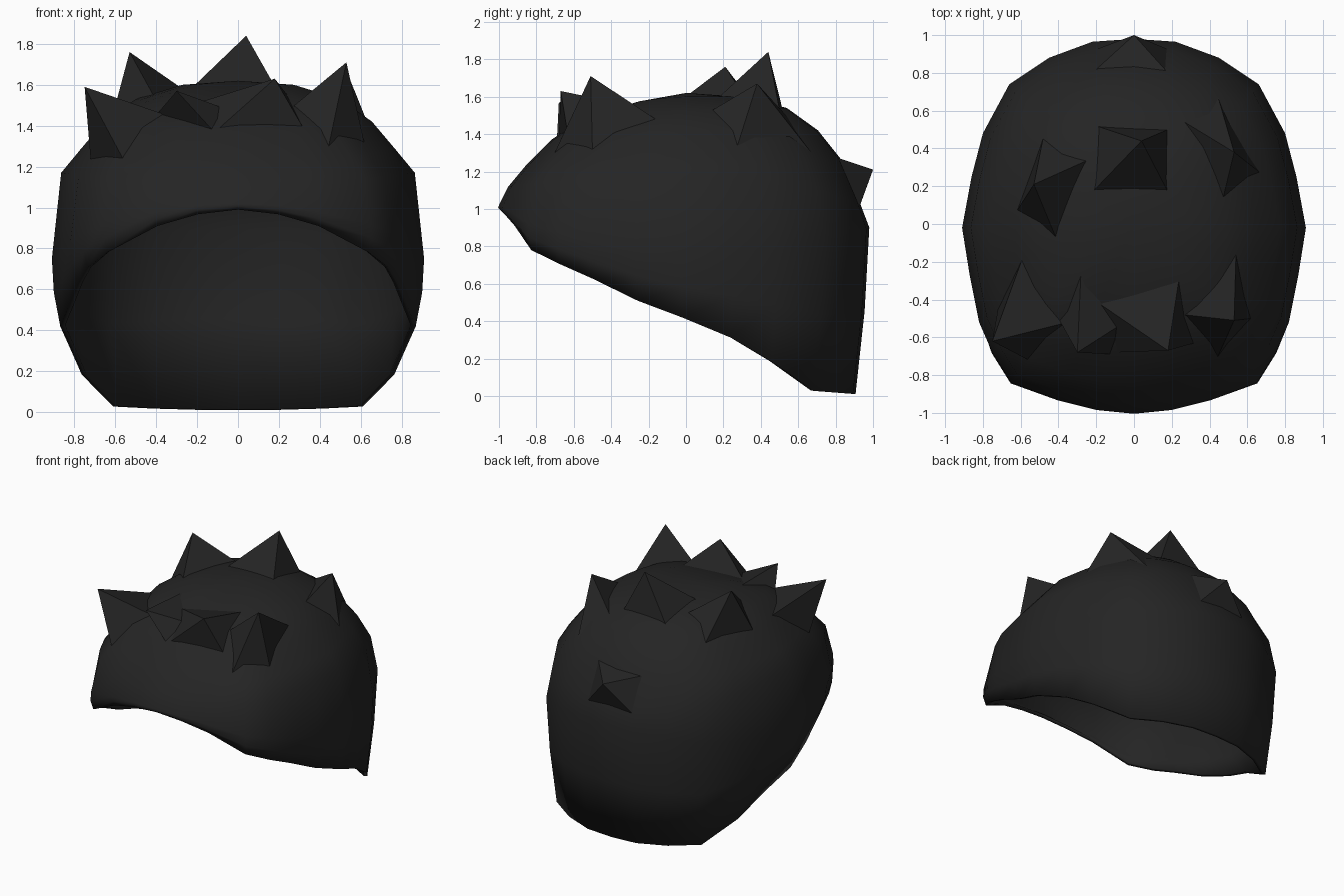
import bpy, bmesh, math
from mathutils import Vector
from mathutils.bvhtree import BVHTree

if "Cube" in bpy.data.objects:
    bpy.data.objects.remove(bpy.data.objects["Cube"])

mat = bpy.data.materials.new("soft black")
mat.diffuse_color = (0.018, 0.018, 0.018, 1)
mat.use_nodes = True
mat.node_tree.nodes["Principled BSDF"].inputs["Base Color"].default_value = mat.diffuse_color


def lerp_table(t, x):
    for (a, va), (b, vb) in zip(t, t[1:]):
        if x <= b:
            return va + (vb - va) * max(0, (x - a) / (b - a))
    return t[-1][1]


def make_object(name, bm):
    bmesh.ops.recalc_face_normals(bm, faces=bm.faces)
    me = bpy.data.meshes.new(name)
    bm.to_mesh(me)
    ob = bpy.data.objects.new(name, me)
    bpy.context.collection.objects.link(ob)
    me.materials.append(mat)
    return ob


# Plan outline (right half, front to back) mirrored to a closed loop
half = [(0, -1), (.2, -.98), (.4, -.93), (.65, -.84), (.75, -.68), (.82, -.52),
        (.87, -.27), (.91, -.02), (.86, .25), (.80, .48), (.66, .74),
        (.45, .88), (.22, .965), (0, .98)]
outline = half + [(-x, y) for x, y in half[-2:0:-1]]

# Height of the slanted lower rim along y, and dome heights per ring
rim = [(-1, .99), (-.93, .91), (-.84, .78), (-.3, .52), (.2, .34),
       (.47, .19), (.7, .03), (.98, .01)]
scales = [1, .95, .85, .72, .55, .3]
front = [1.02, 1.12, 1.24, 1.37, 1.48, 1.56]
side = [.75, 1.17, 1.28, 1.42, 1.53, 1.60]
back = [.90, 1.03, 1.26, 1.42, 1.54, 1.60]

# Main shell: rings from rim to crown, open underneath
bm = bmesh.new()
rings = [[] for _ in range(len(scales) + 2)]
for x, y in outline:
    c = y / math.hypot(x, y)
    w = c * c
    ends = front if y < 0 else back
    z0 = lerp_table(rim, y)
    eq = max(ends[0] * w + side[0] * (1 - w), z0 + .03)
    shrink = .925 if y > .6 else (.985 if y < -.6 else .955)
    rings[0].append(bm.verts.new((x * shrink, y * shrink, z0)))
    m = (1 + shrink) / 2 + .012
    rings[1].append(bm.verts.new((x * m, y * m, (z0 + eq) / 2)))
    for i, s in enumerate(scales):
        z = eq if i == 0 else ends[i] * w + side[i] * (1 - w)
        rings[i + 2].append(bm.verts.new((x * s, y * s, z)))
n = len(outline)
for a, b in zip(rings, rings[1:]):
    for i in range(n):
        j = (i + 1) % n
        bm.faces.new((a[i], a[j], b[j], b[i]))
top = bm.verts.new((0, 0, 1.62))
for i in range(n):
    bm.faces.new((rings[-1][i], rings[-1][(i + 1) % n], top))
bvh = BVHTree.FromBMesh(bm)
shell = make_object("main_shell", bm)
for p in shell.data.polygons:
    p.use_smooth = True
sol = shell.modifiers.new("thin wall", 'SOLIDIFY')
sol.thickness = .025
sol.offset = -1


# Pyramid spike: tip, then four base corners dropped onto the shell
def spike(name, tip, base):
    b = bmesh.new()
    vs = []
    for x, y in base:
        hit = bvh.ray_cast(Vector((x, y, 3)), Vector((0, 0, -1)))[0]
        vs.append(b.verts.new((x, y, (hit.z if hit else 1.0) - .01)))
    t = b.verts.new(tip)
    for i in range(4):
        b.faces.new((vs[i], vs[(i + 1) % 4], t))
    b.faces.new(vs[::-1])
    make_object(name, b)


spike("crown_spike", (.04, .44, 1.84),
      [(-.22, .17), (.18, .17), (.18, .5), (-.2, .52)])
spike("left_spike", (-.53, .21, 1.76),
      [(-.62, .07), (-.41, -.08), (-.24, .34), (-.48, .46)])
spike("right_spike", (.53, .38, 1.67),
      [(.25, .55), (.47, .13), (.67, .27), (.44, .69)])
spike("back_spike", (0, 1.0, 1.21),
      [(-.22, .8), (.18, .8), (.18, .925), (-.2, .925)])
spike("front_far_left_spike", (-.75, -.62, 1.59),
      [(-.72, -.45), (-.59, -.18), (-.35, -.52), (-.56, -.72)])
spike("front_left_spike", (-.3, -.68, 1.57),
      [(-.4, -.5), (-.28, -.24), (-.05, -.52), (-.12, -.69)])
spike("front_right_spike", (.18, -.67, 1.63),
      [(-.2, -.41), (.24, -.28), (.32, -.63), (-.1, -.68)])
spike("front_far_right_spike", (.53, -.51, 1.71),
      [(.26, -.48), (.54, -.15), (.62, -.5), (.44, -.71)])
